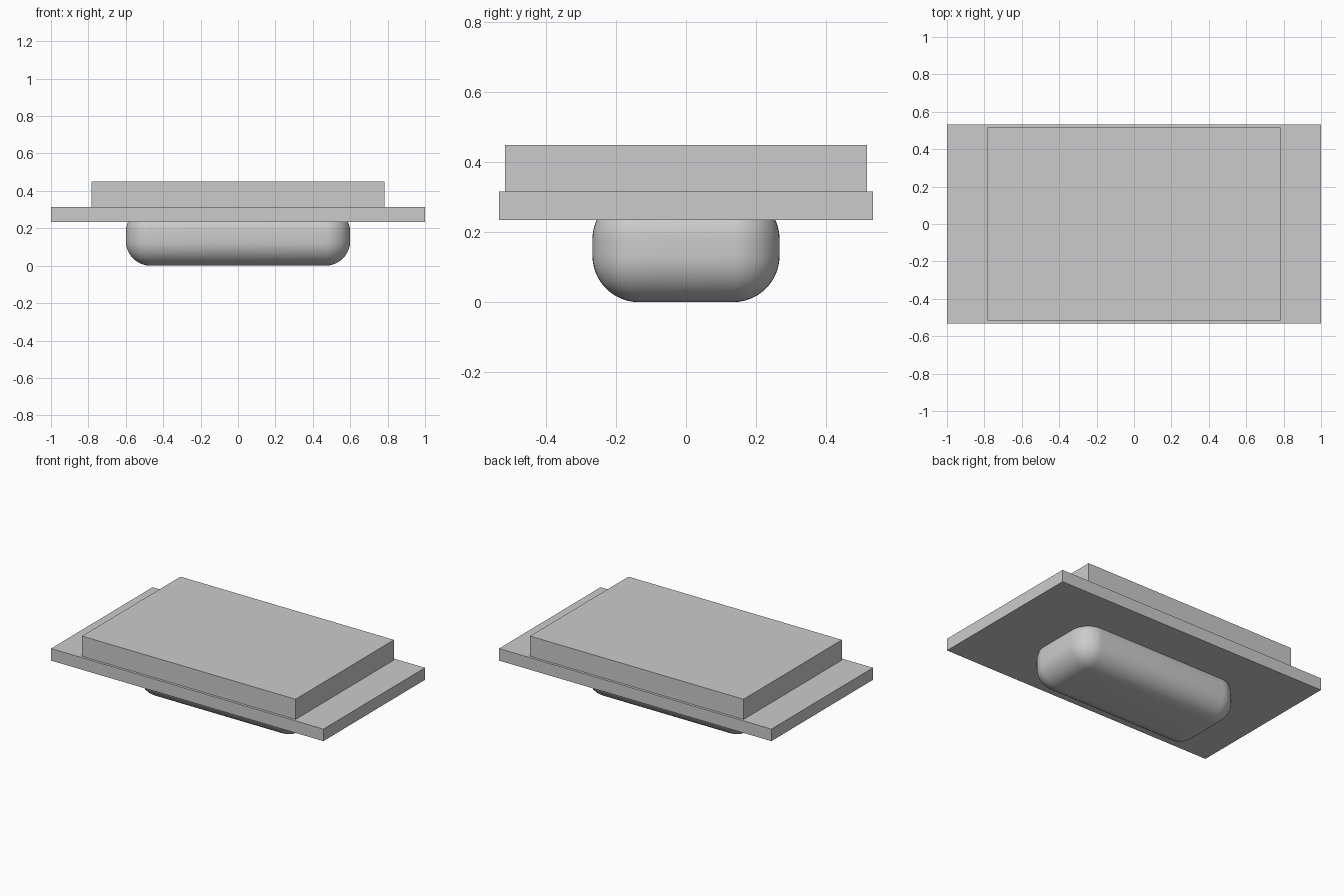
import bpy

# Remove the default object
default = bpy.data.objects.get("Cube")
if default:
    bpy.data.objects.remove(default, do_unlink=True)

# Single grey material
grey = bpy.data.materials.new("plain_grey")
grey.use_nodes = True
colour = (0.6, 0.6, 0.6, 1.0)
grey.diffuse_color = colour
grey.node_tree.nodes["Principled BSDF"].inputs["Base Color"].default_value = colour


def box(name, half_x, half_y, bottom, top):
    """Axis-aligned box centred on the z axis."""
    bpy.ops.mesh.primitive_cube_add(size=2, location=(0, 0, (bottom + top) / 2))
    obj = bpy.context.object
    obj.name = name
    obj.scale = (half_x, half_y, (top - bottom) / 2)
    bpy.ops.object.transform_apply(location=False, rotation=False, scale=True)
    obj.data.materials.append(grey)
    return obj


# Wide mounting plate and the raised slab on top of it
box("base_plate", 1.0, 0.533, 0.235, 0.315)
box("top_slab", 0.784, 0.516, 0.315, 0.449)

# Rounded body hanging below, its upper rounding buried in the plate
body = box("rounded_body", 0.6, 0.267, 0.0, 0.312)
bevel = body.modifiers.new("rounding", "BEVEL")
bevel.width = 0.133
bevel.segments = 12
bpy.ops.object.modifier_apply(modifier=bevel.name)
bpy.ops.object.shade_smooth_by_angle()
